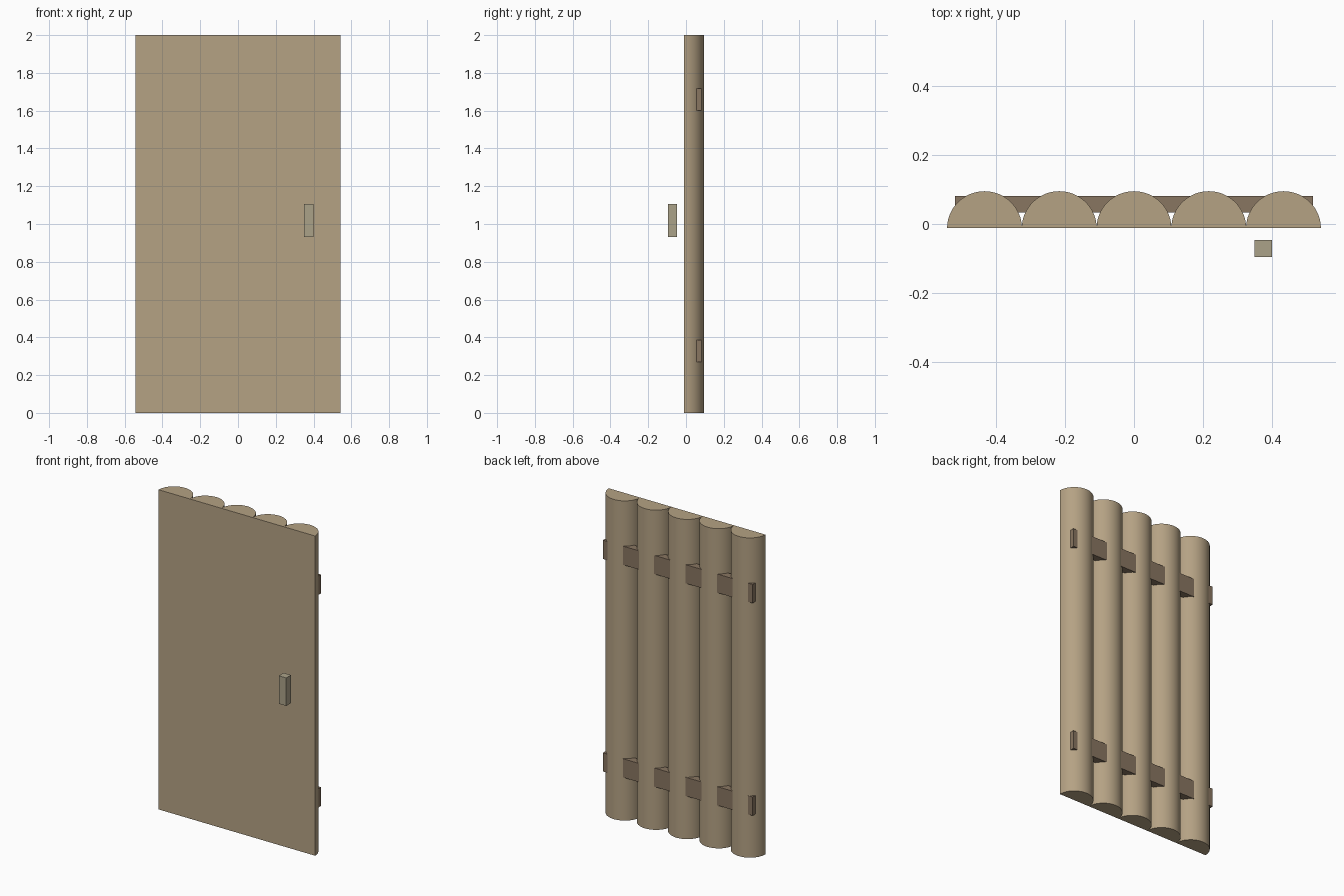
import bpy, bmesh, math

if "Cube" in bpy.data.objects:
    bpy.data.objects.remove(bpy.data.objects["Cube"])

def material(name, rgb):
    m = bpy.data.materials.new(name)
    m.diffuse_color = (*rgb, 1)
    m.use_nodes = True
    m.node_tree.nodes["Principled BSDF"].inputs["Base Color"].default_value = m.diffuse_color
    return m

LOG = material("log_wood", (0.46, 0.36, 0.23))
BAR = material("dark_wood", (0.25, 0.18, 0.12))
HANDLE = material("handle_wood", (0.41, 0.36, 0.25))

def add_object(name, bm, mat):
    bmesh.ops.recalc_face_normals(bm, faces=bm.faces)
    me = bpy.data.meshes.new(name)
    bm.to_mesh(me)
    bm.free()
    me.materials.append(mat)
    ob = bpy.data.objects.new(name, me)
    bpy.context.collection.objects.link(ob)
    return ob

def box(name, lo, hi, mat):
    bm = bmesh.new()
    bmesh.ops.create_cube(bm, size=1)
    for v in bm.verts:
        v.co = [(a + b) / 2 + c * (b - a) for a, b, c in zip(lo, hi, v.co)]
    return add_object(name, bm, mat)

def half_log(name, x, radius, depth, flat_y, height, segments=32):
    bm = bmesh.new()
    ring = []
    for i in range(segments + 1):
        a = math.pi * i / segments
        ring.append(bm.verts.new((x + radius * math.cos(a), flat_y + depth * math.sin(a), 0)))
    base = bm.faces.new(ring)
    ext = bmesh.ops.extrude_face_region(bm, geom=[base], use_keep_orig=True)
    for g in ext["geom"]:
        if isinstance(g, bmesh.types.BMVert):
            g.co.z = height
    ob = add_object(name, bm, LOG)
    bpy.ops.object.select_all(action='DESELECT')
    ob.select_set(True)
    bpy.context.view_layer.objects.active = ob
    bpy.ops.object.shade_smooth_by_angle(angle=math.radians(30))

# Five half-round logs, flat side to the front
R = 0.1083
for i in range(5):
    half_log(f"half_log_{i + 1}", (i - 2) * 2 * R, R, 0.1065, -0.0115, 2.0)

# Two crossbars running through the logs
for name, z0, z1 in (("lower_crossbar", 0.27, 0.387), ("upper_crossbar", 1.60, 1.717)):
    box(name, (-0.518, 0.034, z0), (0.518, 0.081, z1), BAR)

# Handle standing off the front
box("handle", (0.349, -0.095, 0.931), (0.4, -0.047, 1.106), HANDLE)
